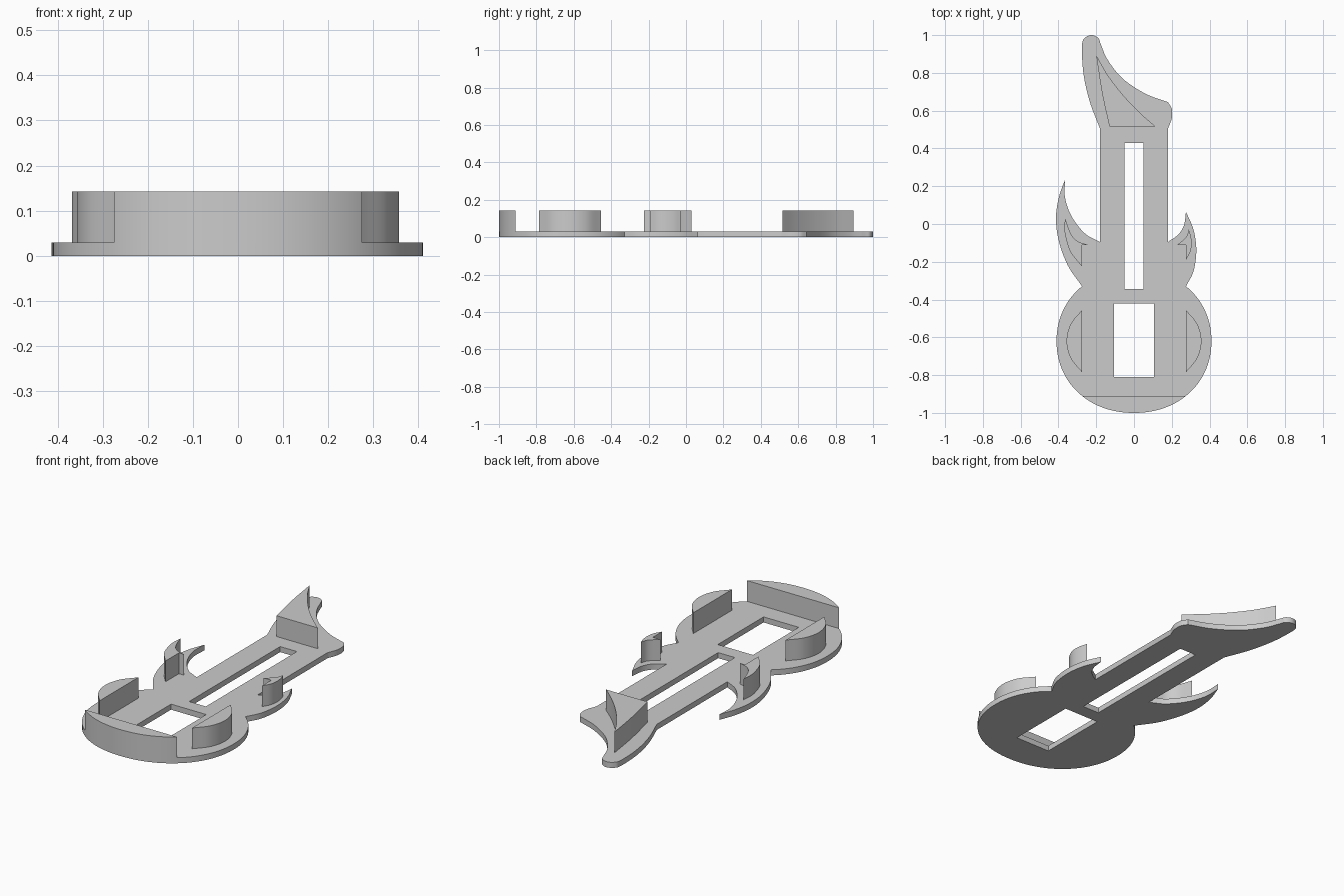
import bpy, bmesh, math
from mathutils import Vector

cube = bpy.data.objects.get("Cube")
if cube:
    bpy.data.objects.remove(cube)

PLATE_TOP, BLOCK_TOP = 0.03, 0.142
BODY_Y, BODY_RX, BODY_RY, BODY_POWER = -0.62, 0.41, 0.38, 2.1

grey = bpy.data.materials.new("plain grey")
grey.use_nodes = True
colour = (0.6, 0.6, 0.6, 1)
grey.diffuse_color = colour
grey.node_tree.nodes["Principled BSDF"].inputs["Base Color"].default_value = colour


def smooth(points, steps=8):
    """Smooth curve through all the points."""
    p = [Vector(q) for q in points]
    p = [2 * p[0] - p[1]] + p + [2 * p[-1] - p[-2]]
    out = []
    for a, b, c, d in zip(p, p[1:], p[2:], p[3:]):
        for i in range(steps):
            t = i / steps
            out.append(0.5 * (2 * b + (c - a) * t + (2 * a - 5 * b + 4 * c - d) * t * t
                              + (3 * b - a - 3 * c + d) * t ** 3))
    return out + [p[-2]]


def body_arc(start, end, steps=64):
    """Part of the rounded body edge between two angles in radians."""
    out = []
    for i in range(steps + 1):
        a = start + (end - start) * i / steps
        c, s = math.cos(a), math.sin(a)
        e = 2 / BODY_POWER
        out.append(Vector((math.copysign(abs(c) ** e, c) * BODY_RX,
                           math.copysign(abs(s) ** e, s) * BODY_RY + BODY_Y)))
    return out


def rectangle(w, y0, y1):
    return [Vector(q) for q in ((-w, y0), (w, y0), (w, y1), (-w, y1))]


def slab(name, loops, z0, z1):
    """Extrude an outline, with any further loops cut as holes."""
    curve = bpy.data.curves.new(name, "CURVE")
    curve.dimensions = "2D"
    curve.fill_mode = "BOTH"
    curve.extrude = (z1 - z0) / 2
    for loop in loops:
        pts = [q for i, q in enumerate(loop) if (q - loop[i - 1]).length > 1e-4]
        spline = curve.splines.new("POLY")
        spline.points.add(len(pts) - 1)
        for sp, q in zip(spline.points, pts):
            sp.co = (q.x, q.y, 0, 1)
        spline.use_cyclic_u = True
    temp = bpy.data.objects.new(name + " outline", curve)
    bpy.context.collection.objects.link(temp)
    bpy.context.view_layer.update()
    mesh = bpy.data.meshes.new_from_object(
        temp.evaluated_get(bpy.context.evaluated_depsgraph_get()))
    bpy.data.objects.remove(temp)
    # Weld the caps to the walls and move to height
    bm = bmesh.new()
    bm.from_mesh(mesh)
    bmesh.ops.remove_doubles(bm, verts=bm.verts, dist=1e-5)
    bmesh.ops.recalc_face_normals(bm, faces=bm.faces)
    bmesh.ops.translate(bm, verts=bm.verts, vec=(0, 0, (z0 + z1) / 2))
    bm.to_mesh(mesh)
    bm.free()
    mesh.materials.clear()
    mesh.materials.append(grey)
    obj = bpy.data.objects.new(name, mesh)
    bpy.context.collection.objects.link(obj)
    bpy.ops.object.select_all(action="DESELECT")
    obj.select_set(True)
    bpy.context.view_layer.objects.active = obj
    bpy.ops.object.shade_smooth_by_angle(angle=math.radians(30))
    return obj


# Flat guitar-shaped plate with neck slot and body window
waist = math.radians(47)
outline = body_arc(math.pi - waist, 2 * math.pi + waist, 96)
outline += smooth([(.275, -.33), (.315, -.25), (.33, -.14), (.315, -.03), (.275, .065)])
outline += smooth([(.275, .065), (.265, -.005), (.235, -.055), (.18, -.095)])
outline += smooth([(.18, .505), (.2, .56), (.2, .61), (.18, .645)])
outline += smooth([(.18, .645), (.06, .69), (-.06, .77), (-.14, .87), (-.175, .95),
                   (-.19, .985), (-.225, 1), (-.26, .985), (-.275, .945),
                   (-.268, .8), (-.235, .65), (-.18, .505)])
outline += smooth([(-.18, -.095), (-.26, -.05), (-.33, .04), (-.365, .14), (-.365, .235)])
outline += smooth([(-.365, .235), (-.398, .14), (-.413, .03), (-.398, -.09),
                   (-.35, -.22), (-.275, -.33)])
slab("guitar_plate", [outline, rectangle(.05, -.345, .43), rectangle(.105, -.81, -.42)],
     0, PLATE_TOP)

# Raised blocks on the body
dip = math.radians(49)
slab("bottom_block", [body_arc(math.pi + dip, 2 * math.pi - dip)], PLATE_TOP, BLOCK_TOP)
for name, s in (("left_side_block", 1), ("right_side_block", -1)):
    arc = smooth([(s * .275, -.455), (s * .335, -.53), (s * .357, -.62),
                  (s * .335, -.71), (s * .275, -.785)])
    slab(name, [arc], PLATE_TOP, BLOCK_TOP)

# Raised blocks on the horns
slab("right_horn_block", [
    smooth([(-.365, .03), (-.335, -.05), (-.3, -.09), (-.245, -.11)])
    + [Vector((-.275, -.11))]
    + smooth([(-.275, -.225), (-.335, -.15), (-.362, -.07), (-.368, -.02), (-.365, .03)])],
    PLATE_TOP, BLOCK_TOP)
slab("left_horn_block", [
    smooth([(.275, -.19), (.297, -.15), (.305, -.11), (.301, -.065), (.29, -.03)])
    + smooth([(.29, -.03), (.275, -.07), (.23, -.11)])
    + [Vector((.275, -.11))]], PLATE_TOP, BLOCK_TOP)

# Raised block on the headstock
slab("headstock_block", [
    smooth([(.115, .515), (.03, .59), (-.06, .685), (-.14, .79), (-.2, .895)])
    + smooth([(-.2, .895), (-.17, .7), (-.13, .515)])], PLATE_TOP, BLOCK_TOP)
